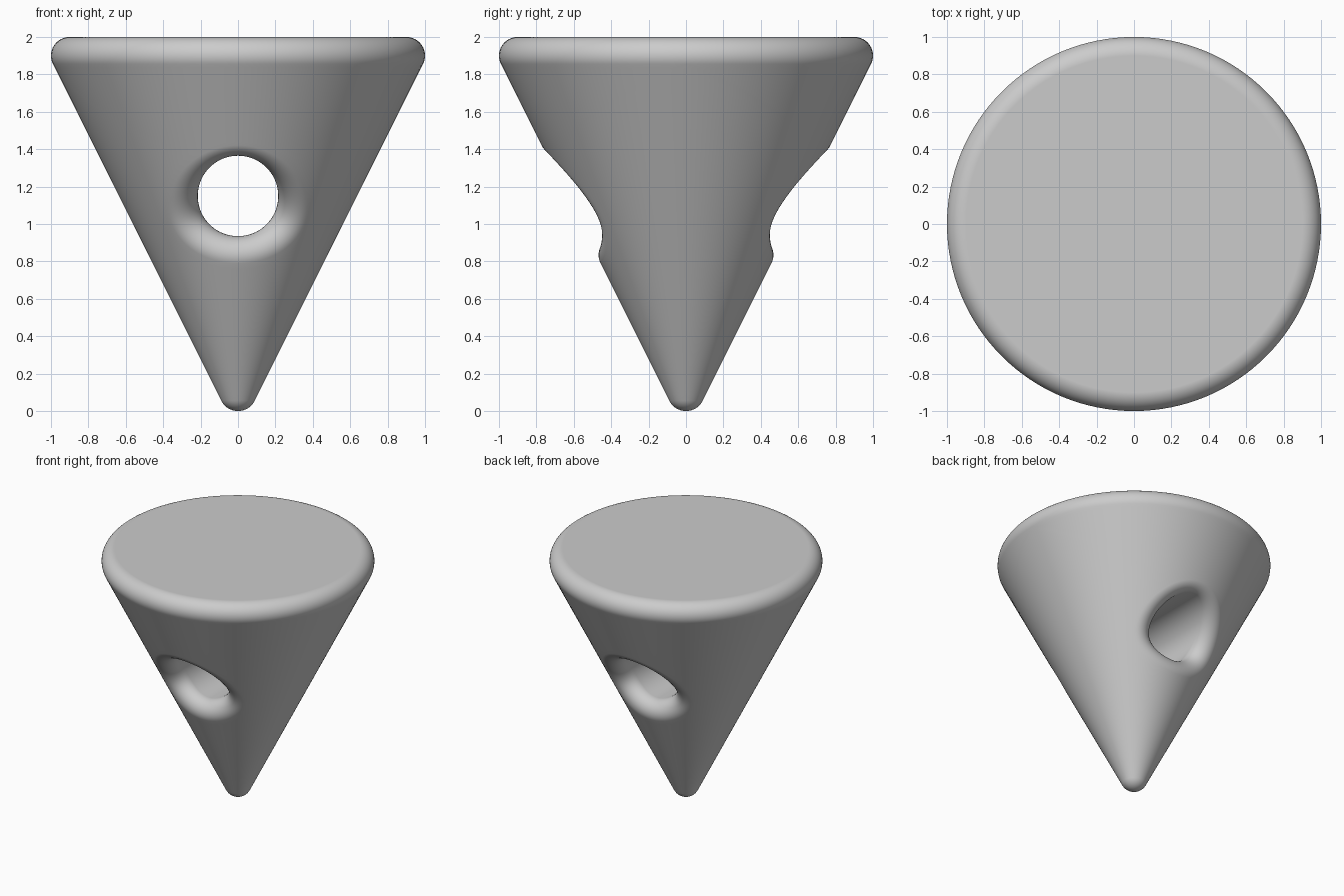
import bpy, bmesh
from math import sin, cos, pi, asin, sqrt, atan2
from mathutils import Vector

if "Cube" in bpy.data.objects:
    bpy.data.objects.remove(bpy.data.objects["Cube"], do_unlink=True)

FILLET = 0.1              # radius of every rounded edge
BORE, BORE_Z = 0.215, 1.15
TIP_Z, TOP_Z = 0.1, 1.9   # centres of the tip and rim rounding
SLOPE = 0.5
SIDE = 64                 # segments per half turn
COUNT = SIDE * 4          # points around each bore mouth
NR, NZ = 1 / sqrt(1 + SLOPE ** 2), -SLOPE / sqrt(1 + SLOPE ** 2)
LOW, HIGH = TIP_Z + FILLET * NZ, TOP_Z + FILLET * NZ

bm = bmesh.new()


def skin(rows):
    """Join closed rings of points with quads."""
    rings = [[bm.verts.new(p) for p in row] for row in rows]
    for a, b in zip(rings, rings[1:]):
        for i in range(len(a)):
            j = (i + 1) % len(a)
            bm.faces.new((a[i], a[j], b[j], b[i]))
    return rings


def on_cone(theta, z):
    r = FILLET * NR + SLOPE * (z - LOW)
    return Vector((r * sin(theta), -r * cos(theta), z))


def mouth_line(k):
    """Points from the middle of the bore, over its rounded lip, out across the cone."""
    a = 2 * pi * k / COUNT - pi / 4
    d = Vector((sin(a), 0, cos(a)))
    c = d * (BORE + FILLET) + Vector((0, 0, BORE_Z))
    r = SLOPE * (c.z - TIP_Z)
    c.y = -sqrt(r * r - c.x * c.x)
    theta = asin(c.x / r)
    normal = Vector((NR * sin(theta), -NR * cos(theta), NZ))
    lip = [c + FILLET * (-d).slerp(normal, i / 12) for i in range(13)]
    middle = Vector((lip[0].x, 0, lip[0].z))
    line = [middle, middle.lerp(lip[0], 0.5)] + lip
    # outer end lies on the border of a half-turn patch
    s, f = divmod(k, SIDE)
    f = 2 * f / SIDE - 1
    u, v = [(f, 1), (1, -f), (-f, -1), (-1, f)][s]
    end_theta, end_z = u * pi / 2, LOW + (HIGH - LOW) * (v + 1) / 2
    start_z = lip[-1].z
    for i in range(1, 25):
        t = i / 24
        line.append(on_cone(theta + (end_theta - theta) * t, start_z + (end_z - start_z) * t))
    return line


def turned(centre_r, centre_z, a0, a1, steps):
    """Rings of a rounded edge between two slope angles."""
    rows = []
    for i in range(steps + 1):
        a = a0 + (a1 - a0) * i / steps
        r, z = centre_r + FILLET * cos(a), centre_z + FILLET * sin(a)
        rows.append([(r * sin(pi * k / SIDE), -r * cos(pi * k / SIDE), z) for k in range(2 * SIDE)])
    return rows


# Cone wall and bore, front half then mirrored back half
lines = [mouth_line(k) for k in range(COUNT)]
for side in (1, -1):
    skin([[(p.x, p.y * side, p.z) for p in row] for row in zip(*lines)])

# Rounded tip, rounded rim and flat top
edge = atan2(NZ, NR)
skin(turned(0, TIP_Z, -pi / 2, edge, 10))
rim = skin(turned(TOP_Z * SLOPE - TIP_Z * SLOPE, TOP_Z, edge, pi / 2, 16))
bm.faces.new(rim[-1])

bmesh.ops.remove_doubles(bm, verts=bm.verts, dist=0.00002)
bmesh.ops.recalc_face_normals(bm, faces=bm.faces)
mesh = bpy.data.meshes.new("drilled_cone")
bm.to_mesh(mesh)
bm.free()
cone = bpy.data.objects.new("drilled_cone", mesh)
bpy.context.collection.objects.link(cone)

# Plain grey finish
grey = bpy.data.materials.new("plain_grey")
grey.use_nodes = True
colour = (0.6, 0.6, 0.6, 1)
grey.diffuse_color = colour
grey.node_tree.nodes["Principled BSDF"].inputs["Base Color"].default_value = colour
mesh.materials.append(grey)

# Smooth shading that keeps the large flat top even
bpy.context.view_layer.objects.active = cone
cone.select_set(True)
bpy.ops.object.shade_smooth_by_angle(angle=pi / 6)
weighted = cone.modifiers.new("even_normals", "WEIGHTED_NORMAL")
weighted.keep_sharp = True
